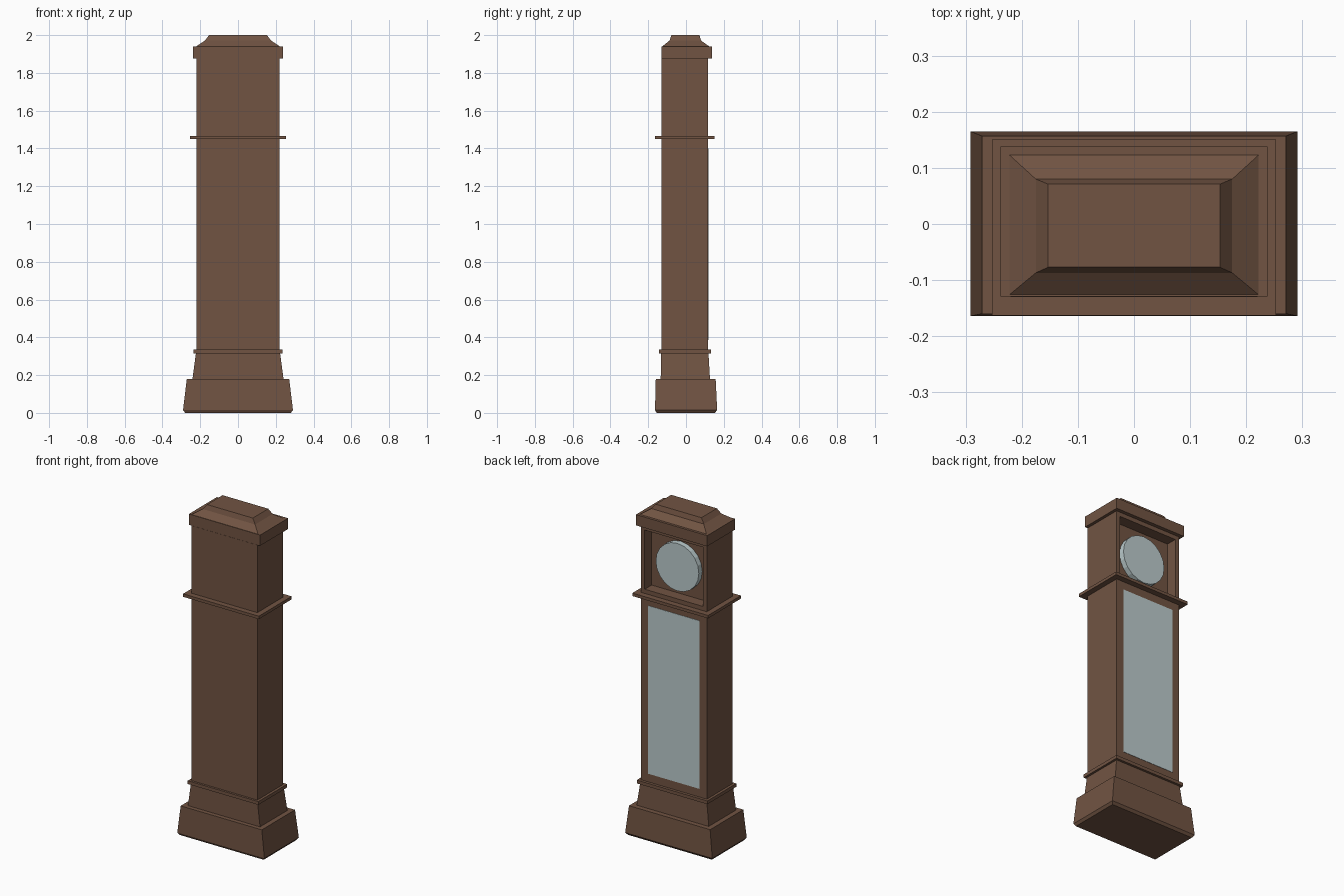
import bpy, bmesh, math
from mathutils import Matrix

if "Cube" in bpy.data.objects:
    bpy.data.objects.remove(bpy.data.objects["Cube"])


def material(name, color):
    m = bpy.data.materials.new(name)
    m.diffuse_color = (*color, 1)
    m.use_nodes = True
    m.node_tree.nodes["Principled BSDF"].inputs["Base Color"].default_value = m.diffuse_color
    return m


wood = material("dark wood", (0.165, 0.088, 0.055))
glass = material("pale glass", (0.50, 0.60, 0.61))


def finish(name, bm, mat):
    bmesh.ops.recalc_face_normals(bm, faces=bm.faces)
    me = bpy.data.meshes.new(name)
    bm.to_mesh(me)
    bm.free()
    me.materials.append(mat)
    ob = bpy.data.objects.new(name, me)
    bpy.context.collection.objects.link(ob)
    return ob


def stack(bm, sections):
    """Loft rectangles (z, half width, y min, y max) into a closed solid."""
    loops = [[bm.verts.new(p) for p in ((-w, a, z), (w, a, z), (w, b, z), (-w, b, z))]
             for z, w, a, b in sections]
    bm.faces.new(loops[0])
    bm.faces.new(loops[-1])
    for lo, hi in zip(loops, loops[1:]):
        for i in range(4):
            j = (i + 1) % 4
            bm.faces.new((lo[i], lo[j], hi[j], hi[i]))


def tier(name, *sections, mat=wood):
    bm = bmesh.new()
    stack(bm, sections)
    return finish(name, bm, mat)


# Plinth, flared foot and lower moulding
tier("plinth", (0, 0.28, -0.155, 0.153), (0.015, 0.291, -0.164, 0.165), (0.18, 0.271, -0.16, 0.157))
tier("flared_foot", (0.18, 0.241, -0.134, 0.127), (0.315, 0.223, -0.131, 0.119))
tier("lower_moulding", (0.315, 0.236, -0.143, 0.133), (0.335, 0.236, -0.143, 0.133))

# Tall trunk with its glass door panel on the +y side
tier("trunk", (0.335, 0.22, -0.13, 0.116), (1.449, 0.22, -0.13, 0.116))
tier("door_glass", (0.385, 0.173, 0.112, 0.118), (1.40, 0.173, 0.112, 0.118), mat=glass)
tier("waist_moulding", (1.449, 0.253, -0.163, 0.151), (1.467, 0.253, -0.163, 0.151))

# Hood: a box whose +y face is inset and pushed in to hold the dial
bm = bmesh.new()
stack(bm, ((1.467, 0.22, -0.13, 0.116), (1.875, 0.22, -0.13, 0.116)))
bm.normal_update()
face = max(bm.faces, key=lambda f: f.calc_center_median().y)
bmesh.ops.inset_region(bm, faces=[face], thickness=0.036)
bmesh.ops.recalc_face_normals(bm, faces=bm.faces)
new = bmesh.ops.extrude_face_region(bm, geom=[face])["geom"]
bmesh.ops.delete(bm, geom=[face], context='FACES_ONLY') if face.is_valid else None
bmesh.ops.translate(bm, vec=(0, -0.066, 0), verts=[v for v in new if isinstance(v, bmesh.types.BMVert)])
finish("hood", bm, wood)

# Round dial in the recess
bm = bmesh.new()
bmesh.ops.create_cone(bm, cap_ends=True, segments=20, radius1=0.144, radius2=0.144, depth=0.034,
                      matrix=Matrix.Translation((0, 0.066, 1.665)) @ Matrix.Rotation(math.pi / 2, 4, 'X'))
finish("dial", bm, glass)

# Cornice and stepped roof
tier("cornice", (1.875, 0.238, -0.129, 0.138), (1.94, 0.238, -0.129, 0.138))
tier("roof", (1.94, 0.222, -0.126, 0.123), (1.971, 0.175, -0.087, 0.08), (2.0, 0.153, -0.077, 0.071))
